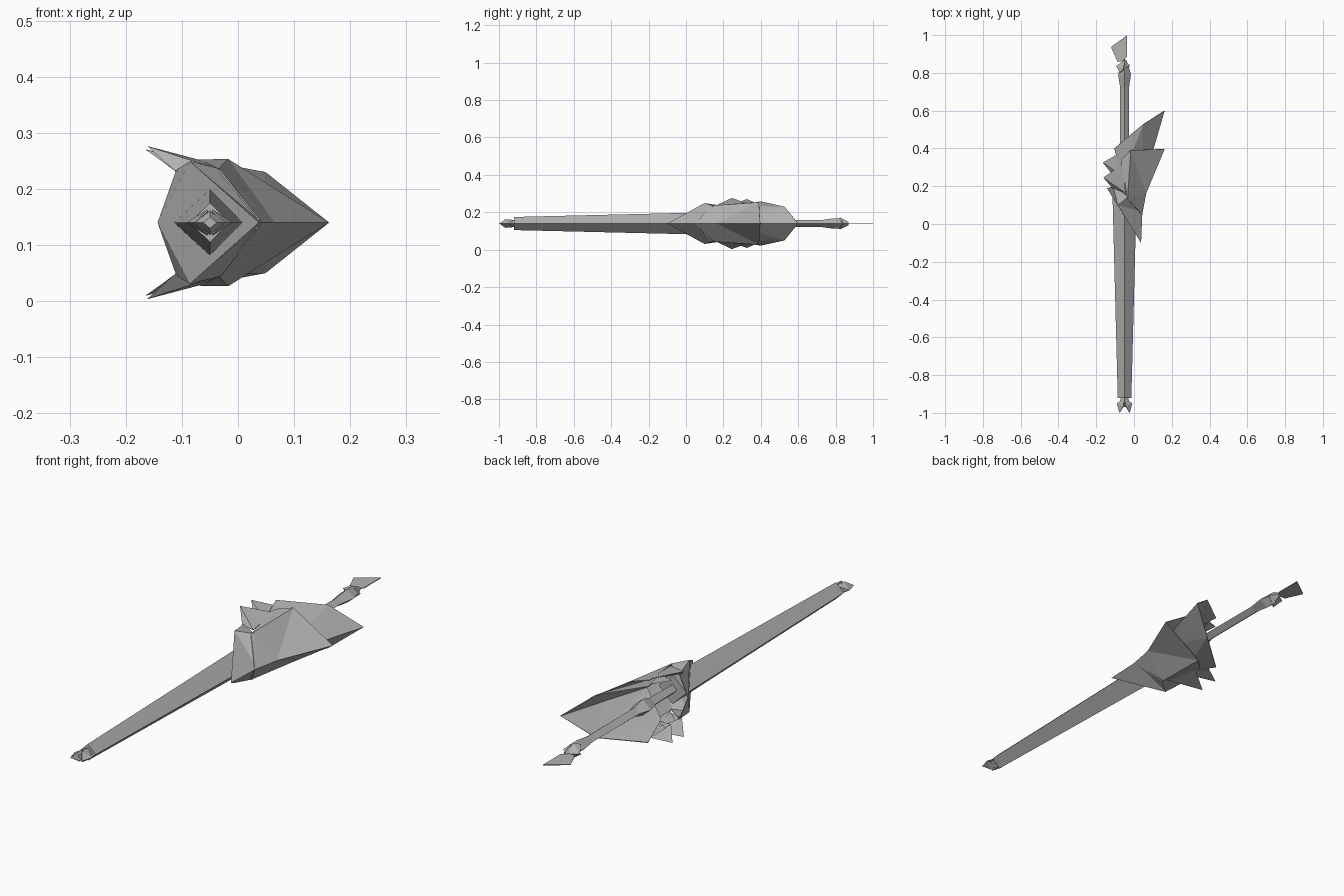
import bpy, bmesh, math
from mathutils import Vector

cube = bpy.data.objects.get("Cube")
if cube:
    bpy.data.objects.remove(cube, do_unlink=True)

MID_Z = 0.14    # height of the symmetry plane
AXIS_X = -0.05  # long axis of the shaft

steel = bpy.data.materials.new("grey_steel")
steel.use_nodes = True
GREY = (0.45, 0.45, 0.45, 1)
steel.diffuse_color = GREY
steel.node_tree.nodes["Principled BSDF"].inputs["Base Color"].default_value = GREY


def make_object(name, bm, x=0.0):
    bmesh.ops.recalc_face_normals(bm, faces=bm.faces)
    mesh = bpy.data.meshes.new(name)
    bm.to_mesh(mesh)
    bm.free()
    mesh.materials.append(steel)
    obj = bpy.data.objects.new(name, mesh)
    obj.location = (x, 0, MID_Z)
    bpy.context.collection.objects.link(obj)
    return obj


def diamond_loft(name, rings):
    """Four-sided shaft along y; each ring is (y, half width, half height)."""
    bm = bmesh.new()
    loops = []
    for y, w, h in rings:
        loops.append([bm.verts.new(p) for p in
                      ((w, y, 0), (0, y, h), (-w, y, 0), (0, y, -h))])
    for a, b in zip(loops, loops[1:]):
        for i in range(4):
            j = (i + 1) % 4
            bm.faces.new((a[i], a[j], b[j], b[i]))
    bm.faces.new(loops[0])
    bm.faces.new(loops[-1])
    return make_object(name, bm, AXIS_X)


def plate(name, points, faces, mirror=True, thick=0.003):
    """Folded sheet from named points, mirrored below the symmetry plane."""
    bm = bmesh.new()
    verts = {key: bm.verts.new(co) for key, co in points.items()}
    for face in faces:
        bm.faces.new([verts[key] for key in face])
    obj = make_object(name, bm)
    if mirror:
        mod = obj.modifiers.new("mirror", 'MIRROR')
        mod.use_axis = (False, False, True)
        mod.merge_threshold = 0.0005
    mod = obj.modifiers.new("thickness", 'SOLIDIFY')
    mod.thickness = thick
    mod.offset = 0
    return obj


# Long tapering shaft and its tip
diamond_loft("lance_shaft", [(-0.92, 0.036, 0.035), (0.0, 0.06, 0.057), (0.16, 0.064, 0.062)])
diamond_loft("tip_core", [(-0.97, 0.012, 0.01), (-0.945, 0.026, 0.022), (-0.915, 0.018, 0.018)])
for side, label in ((-1, "right"), (1, "left")):
    def tip(x, y, z):
        return (AXIS_X + side * x, y, z)
    plate(label + "_tip_claw",
          {"a": tip(0.005, -0.925, 0.015), "b": tip(0.04, -0.95, 0),
           "c": tip(0.026, -0.998, 0), "d": tip(0.004, -0.965, 0.022)},
          ["abd", "bcd"])

# Grip and pommel
diamond_loft("grip", [(0.16, 0.02, 0.02), (0.31, 0.024, 0.022), (0.36, 0.04, 0.035),
                      (0.41, 0.024, 0.02), (0.72, 0.023, 0.018), (0.79, 0.034, 0.028),
                      (0.835, 0.022, 0.026), (0.87, 0.008, 0.008)])
plate("pommel_barb",
      {"a": (-0.075, 0.80, 0.02), "b": (-0.02, 0.838, 0), "c": (-0.055, 0.862, 0),
       "d": (-0.093, 0.835, 0), "e": (-0.055, 0.825, 0.03)},
      ["abe", "bce", "cde", "dae"])
plate("pommel_fin",
      {"a": (-0.037, 0.999, 0), "b": (-0.122, 0.937, 0),
       "c": (-0.088, 0.86, 0), "d": (-0.06, 0.86, 0), "e": (-0.037, 0.885, 0)},
      ["abcde"], mirror=False)

# Front collar of the guard
plate("guard_collar",
      {"k": (0.037, -0.099, 0), "r": (0.043, 0.065, 0), "a": (-0.085, 0.10, 0.108),
       "m": (-0.085, 0.10, 0), "b": (-0.03, 0.145, 0.094),
       "l": (-0.142, 0.19, 0), "g": (-0.109, 0.20, 0.093)},
      ["kam", "kra", "rba", "aml", "alg", "abg"])

# Two overlapping shells sweeping back to points
plate("front_shell",
      {"f": (0.042, 0.05, 0), "m": (0.064, 0.165, 0), "t": (0.161, 0.397, 0),
       "d": (-0.018, 0.39, 0.112), "c": (-0.07, 0.34, 0.111), "e": (-0.035, 0.135, 0.095)},
      ["fme", "mde", "mtd", "edc"])
plate("rear_shell",
      {"k": (0.04, 0.2, 0), "n": (0.10, 0.39, 0), "t": (0.161, 0.60, 0),
       "p": (0.048, 0.527, 0.089), "q": (-0.105, 0.40, 0.117), "r": (-0.06, 0.25, 0.09)},
      ["ntp", "npk", "kpr", "pqr"])

# Swept side wings
plate("front_wing",
      {"t": (-0.161, 0.245, 0.136), "a": (-0.112, 0.19, 0.092),
       "b": (-0.045, 0.165, 0.097), "c": (-0.06, 0.32, 0.108)},
      ["tab", "tbc", "tca"])
plate("rear_wing",
      {"t": (-0.164, 0.325, 0.13), "a": (-0.112, 0.26, 0.092),
       "b": (-0.05, 0.25, 0.10), "c": (-0.095, 0.365, 0.112)},
      ["tab", "tbc", "tca"])
